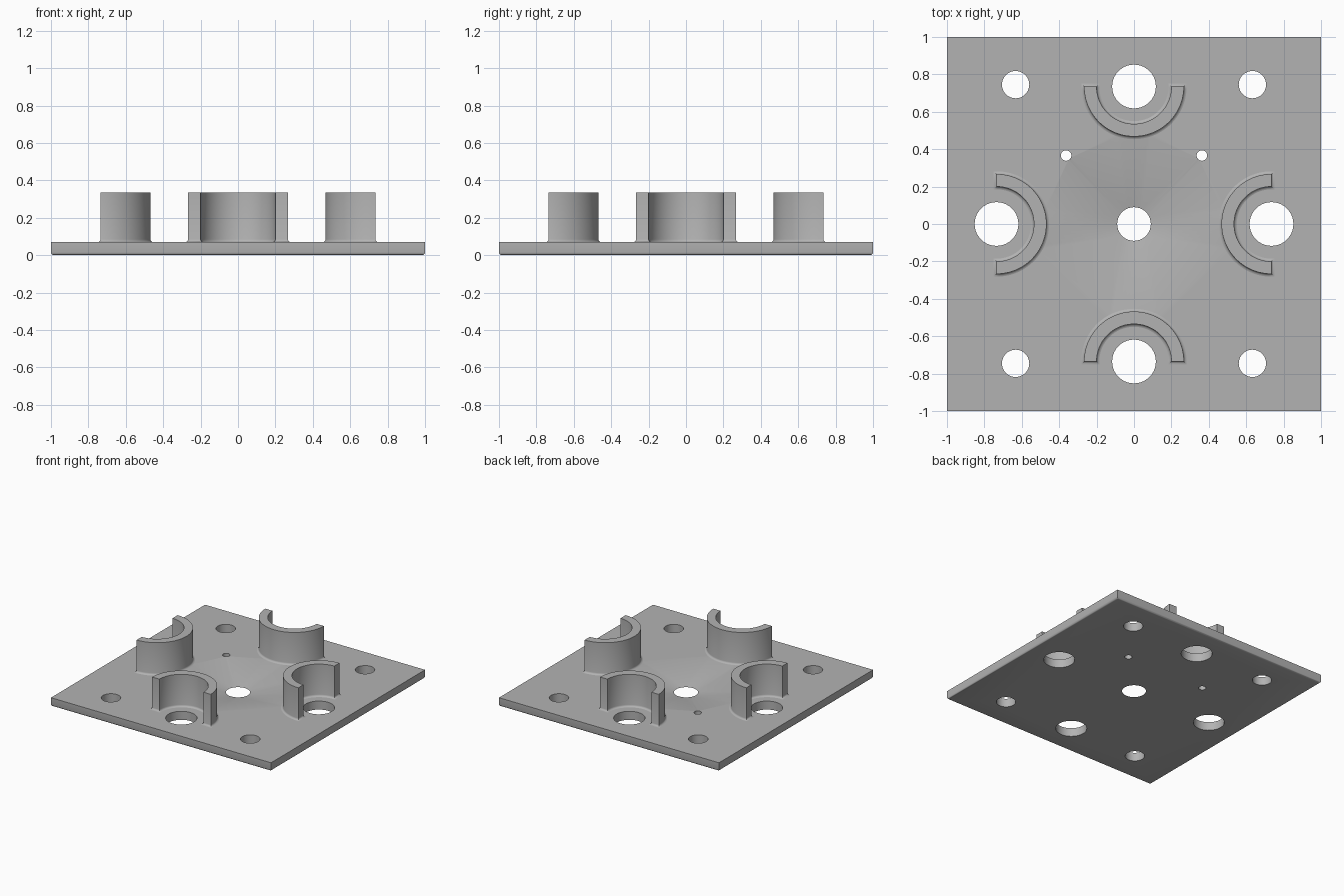
import bpy, bmesh
from math import pi, sin, cos, asin, hypot
from mathutils import Vector, Matrix
from mathutils.geometry import delaunay_2d_cdt

if "Cube" in bpy.data.objects:
    bpy.data.objects.remove(bpy.data.objects["Cube"])

THICK, TOP, FILLET = 0.07, 0.335, 0.015
OUTER, INNER, CUP = 0.267, 0.2, 0.735
SEG = 40

grey = bpy.data.materials.new("plain_grey")
grey.use_nodes = True
colour = (0.45, 0.45, 0.45, 1)
grey.diffuse_color = colour
grey.node_tree.nodes["Principled BSDF"].inputs["Base Color"].default_value = colour


def finish(bm, name):
    bmesh.ops.remove_doubles(bm, verts=bm.verts, dist=1e-5)
    bmesh.ops.recalc_face_normals(bm, faces=bm.faces)
    mesh = bpy.data.meshes.new(name)
    bm.to_mesh(mesh)
    bm.free()
    mesh.materials.append(grey)
    obj = bpy.data.objects.new(name, mesh)
    bpy.context.collection.objects.link(obj)
    bpy.ops.object.select_all(action="DESELECT")
    obj.select_set(True)
    bpy.context.view_layer.objects.active = obj
    bpy.ops.object.shade_smooth_by_angle(angle=0.7)


def skin(bm, rings):
    """Join a stack of closed rings with quads."""
    rows = [[bm.verts.new(p) for p in ring] for ring in rings]
    for a, b in zip(rows, rows[1:]):
        for i in range(len(a)):
            bm.faces.new((a[i - 1], a[i], b[i], b[i - 1]))
    return rows


def circle(x, y, r):
    return [(x + r * cos(2 * pi * i / SEG), y + r * sin(2 * pi * i / SEG)) for i in range(SEG)]


def square(h):
    return [(-h, -h), (h, -h), (h, h), (-h, h)]


def at(loop, z):
    return [(x, y, z) for x, y in loop]


def footprint(grow):
    """Half ring open towards -y, grown evenly on every side."""
    loop = []
    for r, flip in ((OUTER + grow, 1), (INNER - grow, -1)):
        extra = asin(grow / r)
        arc = [-extra + (pi + 2 * extra) * i / SEG for i in range(SEG + 1)]
        loop += [(r * cos(t), r * sin(t) - CUP) for t in arc[::flip]]
    return loop


def turned(loop, k):
    m = Matrix.Rotation(k * pi / 2, 2)
    return [tuple(m @ Vector(p)) for p in loop]


# Hole positions: cups, corners and two small pin holes
holes = [(s * CUP, 0, 0.117) for s in (-1, 1)] + [(0, s * CUP, 0.117) for s in (-1, 1)]
holes += [(sx * 0.633, sy * 0.745, 0.073) for sx in (-1, 1) for sy in (-1, 1)]
holes += [(s * 0.363, 0.366, 0.028) for s in (-1, 1)]
centre = (0, 0, 0.09)

# Base plate: the top dips down to the lower rim of the centre hole
bm = bmesh.new()


def sheet(loops, z):
    points, edges = [], []
    for loop in loops:
        n = len(points)
        points += [Vector(p) for p in loop]
        edges += [(n + i, n + (i + 1) % len(loop)) for i in range(len(loop))]
    verts, _, faces, *_ = delaunay_2d_cdt(points, edges, [], 0, 1e-6)
    made = [bm.verts.new((p.x, p.y, 0 if p.length < 0.1 else z)) for p in verts]
    for f in faces:
        c = sum((verts[i] for i in f), Vector((0, 0))) / len(f)
        if all(hypot(c.x - x, c.y - y) > r * 0.995 for x, y, r in holes + [centre]):
            bm.faces.new([made[i] for i in f])


rims = [circle(*h) for h in holes + [centre]]
sheet([square(1)] + rims + [turned(footprint(FILLET), k) for k in range(4)], THICK)
sheet([square(1 - FILLET)] + rims, 0)
for rim in rims[:-1]:
    skin(bm, [at(rim, THICK), at(rim, 0)])
steps = [i * pi / 6 for i in range(4)]
skin(bm, [at(square(1), THICK)] + [
    at(square(1 - FILLET * (1 - cos(t))), FILLET * (1 - sin(t))) for t in steps])
finish(bm, "base_plate")

# Four half-round cup walls with a filleted foot
for k, side in enumerate(("front", "left", "back", "right")):
    bm = bmesh.new()
    levels = [(FILLET * (1 - sin(t)), THICK + FILLET * (1 - cos(t))) for t in steps] + [(0, TOP)]
    rows = skin(bm, [at(turned(footprint(g), k), z) for g, z in levels])
    rim = rows[-1]
    for i in range(SEG):
        bm.faces.new((rim[i], rim[i + 1], rim[-2 - i], rim[-1 - i]))
    finish(bm, side + "_cup_wall")
